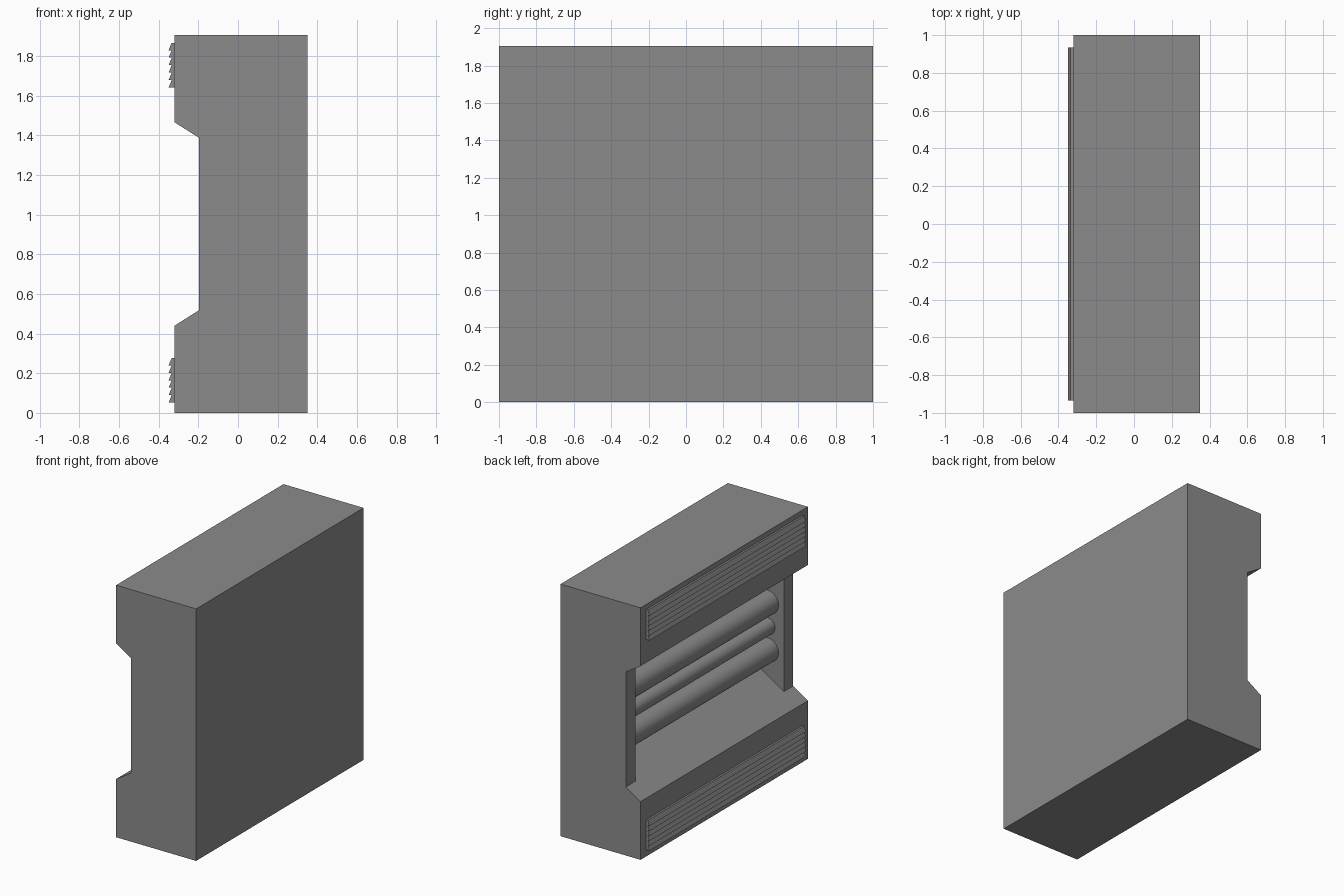
import bpy, bmesh, math

cube = bpy.data.objects.get("Cube")
if cube:
    bpy.data.objects.remove(cube, do_unlink=True)

grey = bpy.data.materials.new("mid grey")
grey.use_nodes = True
colour = (0.26, 0.26, 0.26, 1)
grey.diffuse_color = colour
grey.node_tree.nodes["Principled BSDF"].inputs["Base Color"].default_value = colour


def prism(name, profile, half_length):
    """Extrude an (x, z) profile along y, centred on y = 0."""
    bm = bmesh.new()
    face = bm.faces.new([bm.verts.new((x, -half_length, z)) for x, z in profile])
    moved = bmesh.ops.extrude_face_region(bm, geom=[face])["geom"]
    bmesh.ops.translate(bm, vec=(0, 2 * half_length, 0),
                        verts=[v for v in moved if isinstance(v, bmesh.types.BMVert)])
    bmesh.ops.recalc_face_normals(bm, faces=bm.faces)
    mesh = bpy.data.meshes.new(name)
    bm.to_mesh(mesh)
    bm.free()
    obj = bpy.data.objects.new(name, mesh)
    bpy.context.collection.objects.link(obj)
    mesh.materials.append(grey)
    return obj


# Housing with a shallow notch along one side
height, middle = 1.906, 0.953
lower = [(-0.32, 0), (-0.32, 0.44), (-0.197, 0.518)]
upper = [(x, height - z) for x, z in reversed(lower)]
housing = prism("housing", lower + upper + [(0.35, height), (0.35, 0)], 1)

# Deep recess between the end walls, tapering inward
taper = [(-0.26, 0.518), (-0.197, 0.518), (0.1, 0.706)]
recess = prism("recess_cutter",
               taper + [(x, height - z) for x, z in reversed(taper)], 0.887)
recess.hide_render = True
cut = housing.modifiers.new("recess", "BOOLEAN")
cut.operation = "DIFFERENCE"
cut.solver = "EXACT"
cut.object = recess
bpy.context.view_layer.objects.active = housing
bpy.ops.object.modifier_apply(modifier=cut.name)
bpy.data.objects.remove(recess, do_unlink=True)

# Three tubes spanning the recess
for name, z, radius in (("upper_tube", 1.16, 0.09),
                        ("middle_tube", 0.98, 0.062),
                        ("lower_tube", 0.80, 0.09)):
    bpy.ops.mesh.primitive_cylinder_add(vertices=32, radius=radius, depth=1.79,
                                        location=(-0.063, 0, z),
                                        rotation=(math.pi / 2, 0, 0))
    tube = bpy.context.object
    tube.name = name
    tube.data.materials.append(grey)
    bpy.ops.object.shade_smooth_by_angle()

# Sawtooth vent strips above and below the opening
teeth, pitch = 6, 0.0375
for name, base in (("lower_vent", 0.052), ("upper_vent", 1.642)):
    profile = [(-0.318, base)]
    for i in range(teeth):
        z = base + i * pitch
        profile += [(-0.35, z), (-0.335, z + pitch)]
        if i < teeth - 1:
            profile[-1] = (-0.335, z + pitch - 0.001)
            profile.append((-0.335, z + pitch))
    profile.append((-0.318, base + teeth * pitch))
    prism(name, profile, 0.935)
